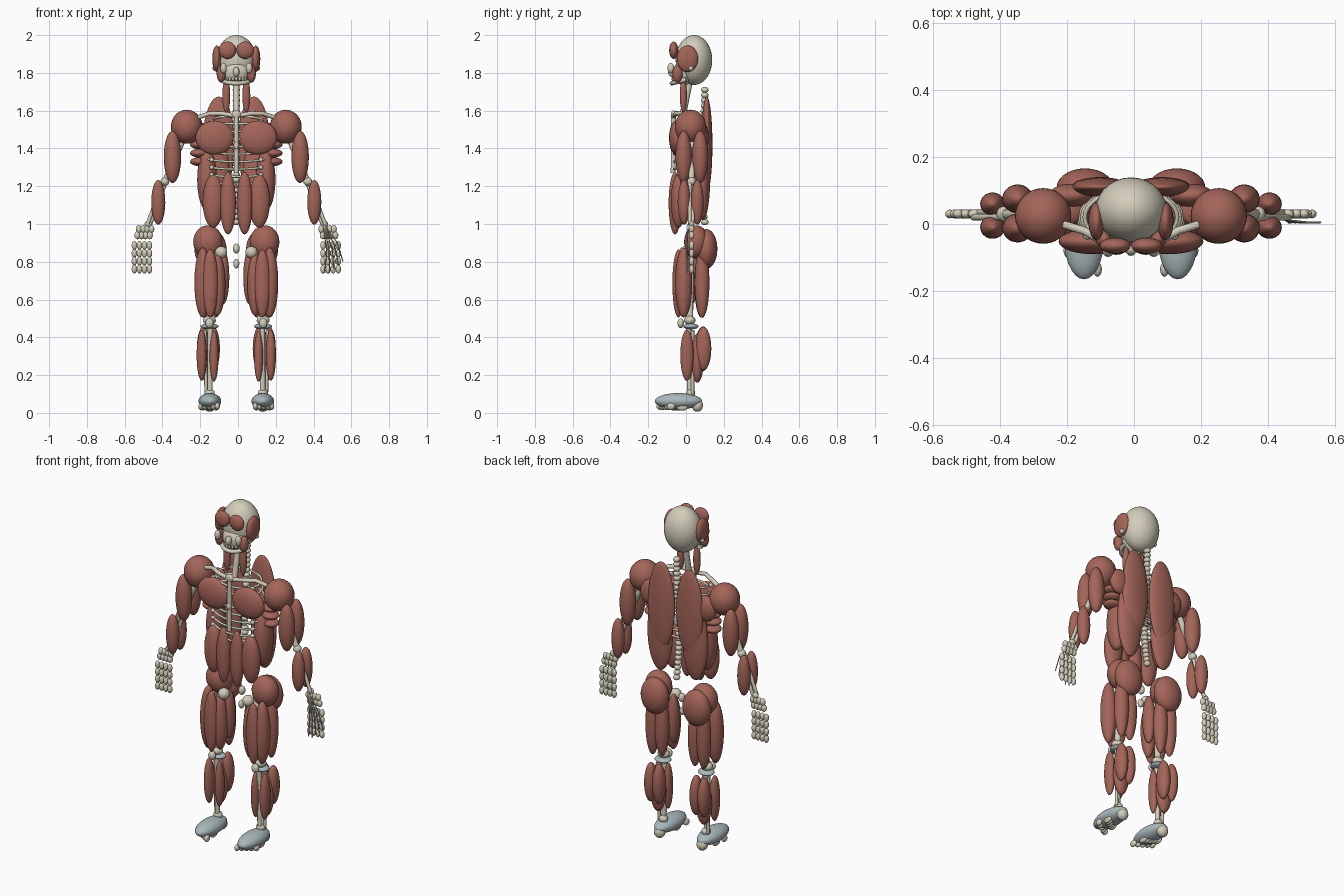
import bpy
import math
from mathutils import Vector

if "Cube" in bpy.data.objects:
    bpy.data.objects.remove(bpy.data.objects["Cube"], do_unlink=True)

CENTRE = -.009


def material(name, colour):
    mat = bpy.data.materials.new(name)
    mat.use_nodes = True
    mat.diffuse_color = (*colour, 1)
    mat.node_tree.nodes["Principled BSDF"].inputs["Base Color"].default_value = (*colour, 1)
    return mat


BONE = material("bone ivory", (.65, .61, .49))
MUSCLE = material("muscle red", (.37, .13, .10))
CARTILAGE = material("cartilage grey", (.40, .48, .50))


def ball(name, place, radii, mat=MUSCLE):
    """Smooth ellipsoid."""
    if not isinstance(radii, tuple):
        radii = (radii, radii, radii)
    x, y, z = place
    bpy.ops.mesh.primitive_uv_sphere_add(segments=28, ring_count=18, radius=1,
                                         location=(x + CENTRE, y, z))
    obj = bpy.context.object
    obj.name = name
    obj.scale = radii
    obj.data.materials.append(mat)
    bpy.ops.object.shade_smooth()


def tube(name, points, radius, mat=BONE):
    """Round rod through a list of points."""
    curve = bpy.data.curves.new(name, "CURVE")
    curve.dimensions = "3D"
    curve.bevel_depth = radius
    curve.bevel_resolution = 2
    curve.use_fill_caps = True
    spline = curve.splines.new("POLY")
    spline.points.add(len(points) - 1)
    for point, (x, y, z) in zip(spline.points, points):
        point.co = (x + CENTRE, y, z, 1)
    spline.use_smooth = True
    curve.materials.append(mat)
    bpy.context.collection.objects.link(bpy.data.objects.new(name, curve))


SIDES = (("left", 1), ("right", -1))


def pair(name, place, radii, mat=MUSCLE):
    for side, s in SIDES:
        ball(side + "_" + name, (s * place[0], place[1], place[2]), radii, mat)


def tube_pair(name, points, radius, mat=BONE):
    for side, s in SIDES:
        tube(side + "_" + name, [(s * x, y, z) for x, y, z in points], radius, mat)


# Head
ball("skull", (0, .042, 1.868), (.106, .097, .132), BONE)
pair("brow_muscle", (.047, -.065, 1.92), (.046, .024, .046))
pair("temple_muscle", (.103, .008, 1.875), (.024, .056, .07))
pair("jaw_muscle", (.08, -.045, 1.795), (.024, .027, .046))
pair("cheek_bone", (.068, -.08, 1.825), (.017, .018, .028), BONE)
pair("ear_bone", (.112, .025, 1.825), .014, BONE)
ball("nose_bone", (0, -.075, 1.805), (.017, .02, .026), BONE)
ball("face_bone", (0, -.01, 1.8), (.075, .06, .065), BONE)
jaw = [(.078 * math.cos(a), -.075 * math.sin(a), 1.765 - .02 * math.sin(a))
       for a in [math.pi * i / 16 for i in range(17)]]
tube("jaw_bone", jaw, .012)
for i in range(7):
    a = math.pi * (i + 2) / 10
    ball("tooth", (.06 * math.cos(a), -.07 * math.sin(a), 1.768), (.007, .007, .011), BONE)

# Neck and spine
pair("neck_muscle", (.053, -.014, 1.68), (.021, .019, .09))
for i in range(26):
    t = i / 25
    ball("vertebra", (0, .1 - .04 * math.sin(math.pi * t) * t, 1.71 - .7 * t),
         (.019, .02, .016), BONE)
tube("throat", [(0, .02, 1.76), (0, -.02, 1.56)], .017)
ball("sacrum", (0, .05, .87), (.018, .02, .026), BONE)
ball("tailbone", (0, .045, .79), (.016, .016, .025), BONE)

# Rib cage
for i in range(9):
    t = i / 8
    width = .12 + .04 * math.sin(math.pi * (.15 + .6 * t))
    z = 1.55 - .32 * t
    rib = []
    for k in range(17):
        a = math.pi * k / 16
        rib.append((width * math.sin(a), .02 + .082 * math.cos(a), z + .02 * math.cos(a)))
    tube_pair("rib", rib, .0065)
    pair("rib_joint", (.13, -.035, z - .01), .012, BONE)
tube("breastbone", [(0, -.065, 1.59), (0, -.068, 1.27)], .013)
ball("breastbone_top", (0, -.065, 1.58), (.025, .014, .022), BONE)
ball("breastbone_tip", (0, -.072, 1.415), (.014, .014, .022), BONE)
tube_pair("collar_bone", [(.02, -.06, 1.575), (.08, -.055, 1.585),
                          (.14, -.02, 1.585), (.2, -.002, 1.565)], .012)

# Torso muscles
pair("chest_muscle", (.114, -.052, 1.457), (.102, .038, .09))
pair("abdominal_muscle", (.044, -.058, 1.11), (.042, .034, .165))
pair("front_waist_muscle", (.122, -.04, 1.12), (.056, .04, .14))
pair("side_waist_muscle", (.155, .03, 1.235), (.052, .06, .165))
pair("upper_back_muscle", (.093, .11, 1.42), (.086, .03, .255))
pair("lower_back_muscle", (.115, .09, 1.25), (.08, .038, .23))
pair("shoulder_blade_muscle", (.18, .085, 1.46), (.065, .035, .075))
for i in range(4):
    pair("side_rib_muscle", (.195, .04, 1.33 + .045 * i), (.05, .045, .023))

# Arms
pair("shoulder_muscle", (.262, .024, 1.515), (.084, .083, .09))
tube_pair("upper_arm_bone", [(.26, .03, 1.5), (.375, .03, 1.23)], .016)
pair("elbow", (.378, .03, 1.225), .023, BONE)
tube_pair("inner_forearm_bone", [(.37, .035, 1.23), (.455, .035, 1.0)], .01)
tube_pair("outer_forearm_bone", [(.385, .02, 1.23), (.47, .02, 1.0)], .01)
for name, y in (("front", -.012), ("back", .075)):
    pair(name + "_upper_arm_muscle", (.338, y, 1.355), (.046, .043, .138))
for name, y in (("front", -.01), ("back", .06)):
    pair(name + "_forearm_muscle", (.413, y, 1.115), (.037, .034, .118))

# Hands
pair("wrist_bone", (.466, .03, 1.0), (.02, .014, .017), BONE)
for column in range(4):
    x = .45 + .027 * column
    for row in range(2):
        pair("palm_bone", (x + .008 * row - .005 * column, .03, .973 - .033 * row),
             (.016, .014, .021), BONE)
    for row in range(4):
        pair("finger_bone", (x + .009, .03, .887 - .042 * row), (.014, .013, .023), BONE)

# Loose tendons over the left hand
for i in range(5):
    tip = Vector((.565 - .024 * i, .005, .8 - .02 * min(i, 3)))
    root = Vector((.46, .012, 1.0))
    bend = root.lerp(tip, .6) + Vector((.012, -.004, .02))
    tube("left_hand_tendon", [root, bend, tip], .003)

# Hips
pair("outer_hip_muscle", (.15, .055, .905), (.078, .065, .088))
pair("buttock_muscle", (.137, .108, .868), (.085, .058, .105))
pair("hip_ball", (.08, -.005, .85), .032, BONE)
tube_pair("thigh_bone", [(.08, .01, .85), (.13, .025, .81), (.142, .02, .47)], .018)

# Thighs
pair("front_thigh_muscle", (.138, -.04, .685), (.042, .032, .18))
pair("outer_thigh_muscle", (.177, -.012, .69), (.045, .045, .185))
pair("inner_thigh_muscle", (.1, -.01, .68), (.042, .042, .165))
pair("groin_muscle", (.07, .03, .72), (.033, .038, .145))
pair("outer_rear_thigh_muscle", (.168, .085, .69), (.04, .039, .187))
pair("inner_rear_thigh_muscle", (.108, .082, .68), (.04, .038, .175))

# Knees
pair("knee_cap", (.142, -.028, .475), (.022, .017, .026), BONE)
pair("knee_joint", (.142, .02, .49), (.034, .03, .025), BONE)
pair("knee_disc", (.142, .026, .458), (.048, .04, .016), CARTILAGE)

# Lower legs
tube_pair("shin_bone", [(.138, .015, .45), (.14, .02, .1)], .015)
tube_pair("calf_bone", [(.165, .035, .44), (.16, .035, .1)], .009)
pair("outer_shin_muscle", (.183, .005, .305), (.027, .035, .135))
pair("inner_shin_muscle", (.118, .01, .3), (.024, .03, .135))
pair("outer_calf_muscle", (.175, .092, .34), (.034, .042, .115))
pair("inner_calf_muscle", (.122, .09, .34), (.035, .042, .118))
pair("deep_calf_muscle", (.15, .06, .29), (.048, .035, .13))

# Feet
pair("ankle", (.14, .025, .105), (.026, .024, .022), BONE)
pair("heel_bone", (.14, .06, .04), (.032, .03, .034), BONE)
pair("foot_pad", (.14, -.04, .062), (.06, .125, .043), CARTILAGE)
for i in range(5):
    pair("toe", (.1 + .022 * i, -.135 + .014 * i, .035), (.013, .022, .019), BONE)
    pair("foot_bone", (.108 + .017 * i, -.06 + .01 * i, .03), (.012, .03, .018), BONE)
